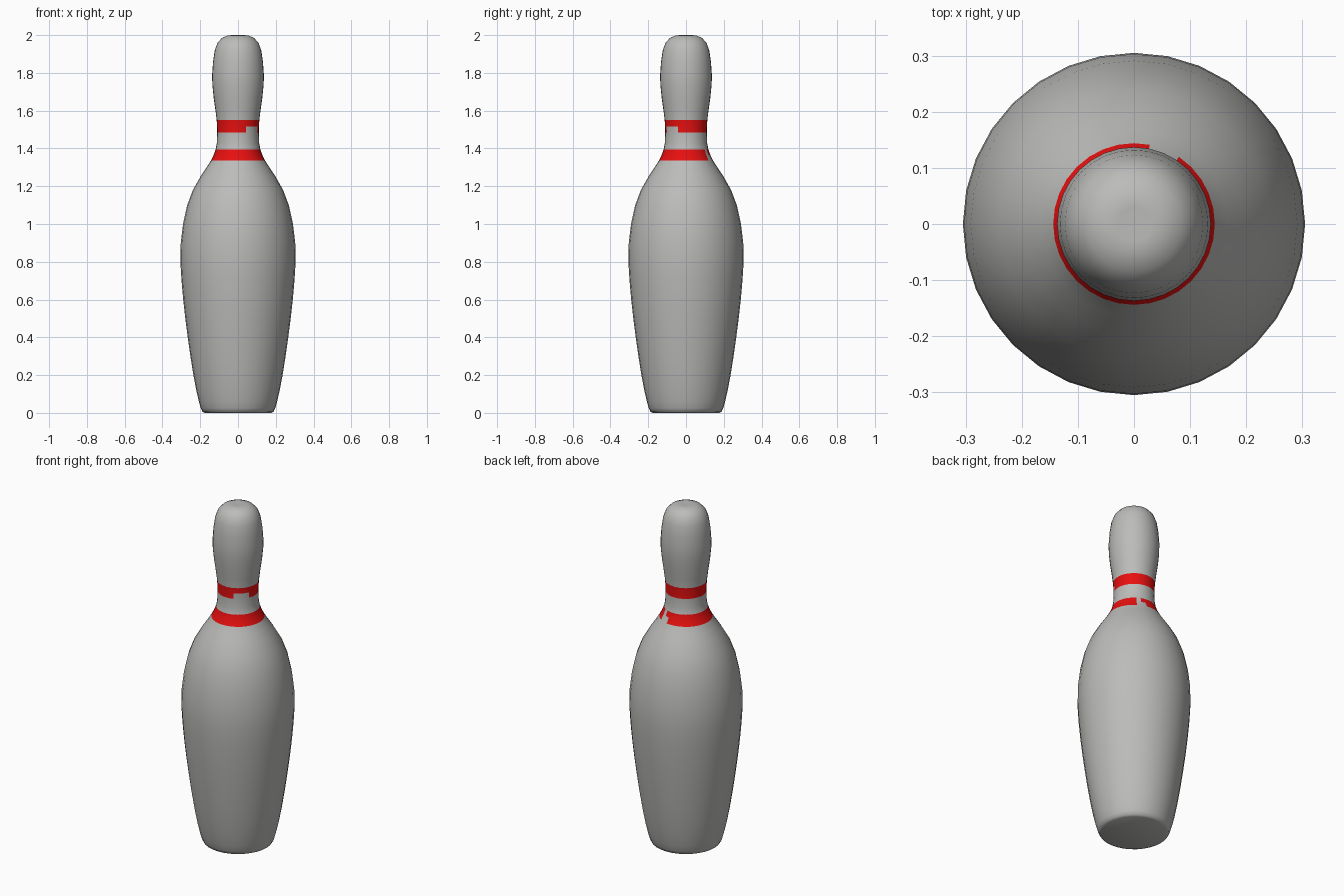
import bpy, bmesh, math

if "Cube" in bpy.data.objects:
    bpy.data.objects.remove(bpy.data.objects["Cube"])

SIDES = 32

def material(name, rgb):
    m = bpy.data.materials.new(name)
    m.diffuse_color = (*rgb, 1)
    m.use_nodes = True
    m.node_tree.nodes["Principled BSDF"].inputs["Base Color"].default_value = m.diffuse_color
    return m

# Profile of the pin: (radius, height)
profile = [
    (0.175, 0.0), (0.188, 0.006), (0.197, 0.025), (0.207, 0.06), (0.221, 0.12),
    (0.236, 0.20), (0.252, 0.30), (0.266, 0.40), (0.279, 0.50), (0.290, 0.60),
    (0.299, 0.70), (0.305, 0.80), (0.303, 0.90), (0.291, 1.00), (0.269, 1.10),
    (0.239, 1.18), (0.196, 1.255), (0.166, 1.30), (0.144, 1.335), (0.129, 1.365),
    (0.118, 1.395), (0.112, 1.43), (0.110, 1.485), (0.111, 1.517), (0.113, 1.55),
    (0.119, 1.60), (0.129, 1.67), (0.136, 1.74), (0.137, 1.79), (0.132, 1.86),
    (0.123, 1.92), (0.108, 1.96), (0.085, 1.985), (0.055, 1.998), (0.03, 2.0),
]

def is_red(z, deg):
    # Lower band, with a chip missing on the back right
    if 1.335 < z < 1.395:
        return not (56 < deg < 68 or (z < 1.365 and 56 < deg < 79))
    # Upper band, with its lower half worn away on the front right
    if 1.485 < z < 1.55:
        worn = z < 1.517 and (-68 < deg < -46 or -44 < deg < -22)
        return not worn
    return False

# Revolved body
bm = bmesh.new()
rings = []
for r, z in profile:
    rings.append([bm.verts.new((r * math.cos(2 * math.pi * i / SIDES),
                                r * math.sin(2 * math.pi * i / SIDES), z))
                  for i in range(SIDES)])
for a, b in zip(rings, rings[1:]):
    for i in range(SIDES):
        j = (i + 1) % SIDES
        f = bm.faces.new((a[i], a[j], b[j], b[i]))
        c = f.calc_center_median()
        f.material_index = int(is_red(c.z, math.degrees(math.atan2(c.y, c.x))))

# Flat base and slightly dimpled crown
bm.faces.new(list(reversed(rings[0])))
tip = bm.verts.new((0, 0, 1.996))
for i in range(SIDES):
    bm.faces.new((rings[-1][i], rings[-1][(i + 1) % SIDES], tip))

mesh = bpy.data.meshes.new("pin_body")
bm.to_mesh(mesh)
bm.free()
body = bpy.data.objects.new("pin_body", mesh)
bpy.context.collection.objects.link(body)
mesh.materials.append(material("pin grey", (0.5, 0.5, 0.49)))
mesh.materials.append(material("band red", (0.8, 0.005, 0.005)))

bpy.context.view_layer.objects.active = body
body.select_set(True)
bpy.ops.object.shade_smooth_by_angle(angle=math.radians(40))
